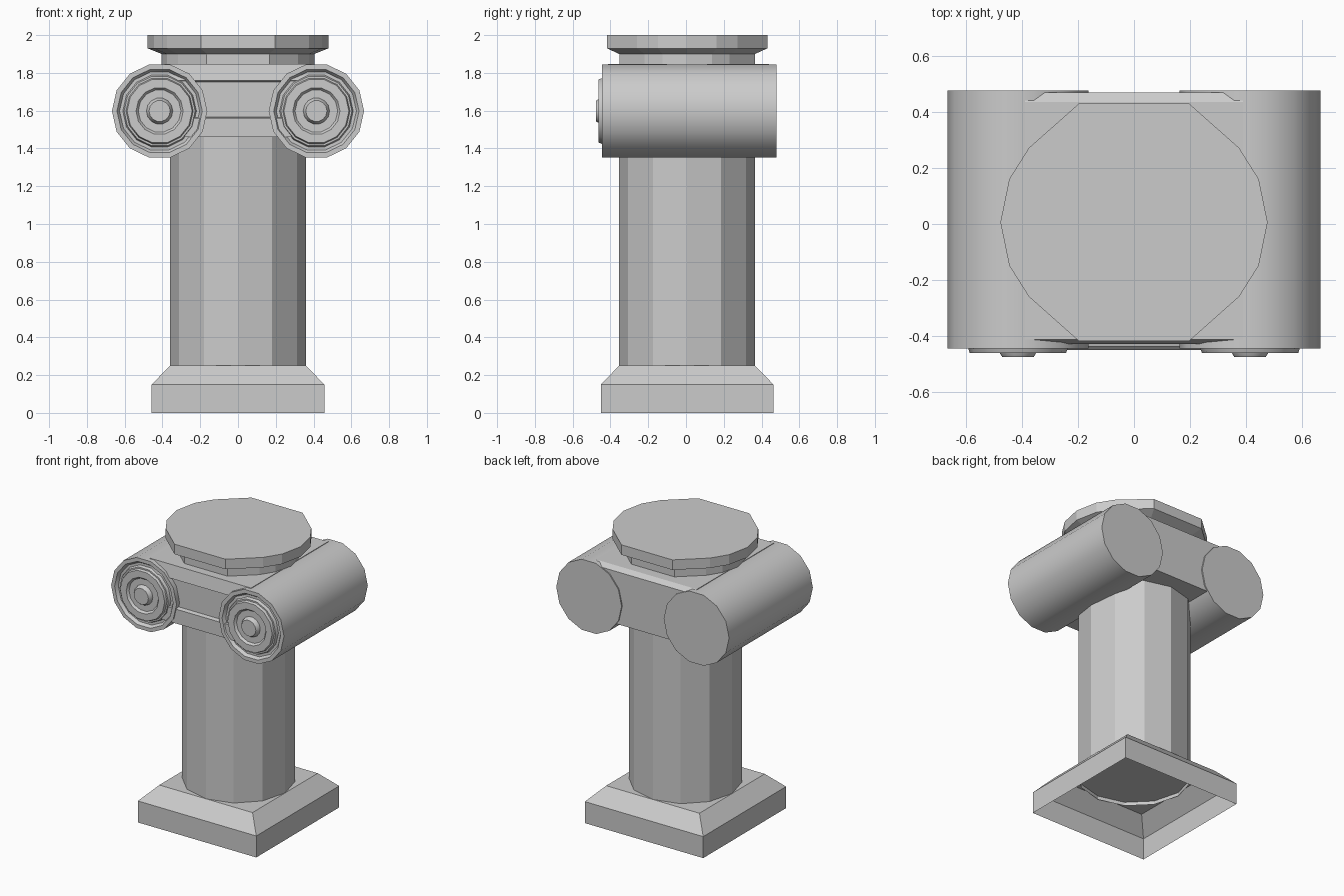
import bpy, bmesh, math

if "Cube" in bpy.data.objects:
    bpy.data.objects.remove(bpy.data.objects["Cube"])

CY = 0.006  # shaft and base sit a touch behind the origin


def build(name, rings, cap_start=True, cap_end=True, smooth=False):
    """Skin a stack of equal-length rings of points into a mesh object."""
    bm = bmesh.new()
    loops = [[bm.verts.new(p) for p in ring] for ring in rings]
    n = len(loops[0])
    for a, b in zip(loops, loops[1:]):
        for i in range(n):
            j = (i + 1) % n
            bm.faces.new((a[i], a[j], b[j], b[i]))
    if cap_start:
        bm.faces.new(loops[0][::-1])
    if cap_end:
        bm.faces.new(loops[-1])
    bmesh.ops.recalc_face_normals(bm, faces=bm.faces)
    mesh = bpy.data.meshes.new(name)
    bm.to_mesh(mesh)
    bm.free()
    obj = bpy.data.objects.new(name, mesh)
    bpy.context.collection.objects.link(obj)
    if smooth:
        bpy.ops.object.select_all(action='DESELECT')
        obj.select_set(True)
        bpy.context.view_layer.objects.active = obj
        bpy.ops.object.shade_smooth_by_angle(angle=math.radians(28))
    return obj


def circle(n, r):
    return [(r * math.cos(math.tau * i / n), r * math.sin(math.tau * i / n)) for i in range(n)]


def stack(outline, levels):
    """Scaled copies of an outline at given heights: levels are (scale, z)."""
    return [[(x * s, y * s + CY, z) for x, y in outline] for s, z in levels]


# Base: square plinth with sloped shoulder, open underneath
square = [(-1, -1), (1, -1), (1, 1), (-1, 1)]
base = build("base", stack(square, [(0.457, 0), (0.457, 0.15), (0.36, 0.25)]), cap_start=False)

# Shaft: twelve flat sides, poking slightly through the base
build("shaft", stack(circle(12, 0.36), [(1, 0.225), (1, 1.55)]), cap_start=False)

# Scroll rolls with stepped rings on the front: profile is (radius, y)
profile = [(0.2525, 0.478), (0.2525, -0.446), (0.226, -0.446), (0.212, -0.425),
           (0.195, -0.425), (0.188, -0.445), (0.178, -0.445), (0.172, -0.462),
           (0.125, -0.462), (0.113, -0.447), (0.07, -0.447), (0.066, -0.46),
           (0.056, -0.476)]
for side, cx in (("left", -0.415), ("right", 0.415)):
    rings = [[(cx + x, y, 1.598 + z) for x, z in circle(14, r)] for r, y in profile]
    build(side + "_scroll", rings, smooth=True)

# Band between the scrolls, with a recessed front panel: section is (y, z)
section = [(0.47, 1.46), (0.47, 1.825), (0.436, 1.848), (-0.413, 1.848), (-0.43, 1.76),
           (-0.412, 1.752), (-0.412, 1.567), (-0.438, 1.56), (-0.438, 1.46)]
build("scroll_band", [[(x, y, z) for y, z in section] for x in (-0.39, 0.39)])

# Top slab and its neck: mirrored quarter outline
quarter = [(0.478, 0), (0.446, 0.155), (0.376, 0.266), (0.197, 0.425)]
half = quarter + [(-x, y) for x, y in reversed(quarter)]
outline = half + [(-x, -y) for x, y in half[1:-1]]
build("top_slab", stack(outline, [(0.845, 1.83), (0.845, 1.90), (1, 1.93), (1, 2.0)]))
